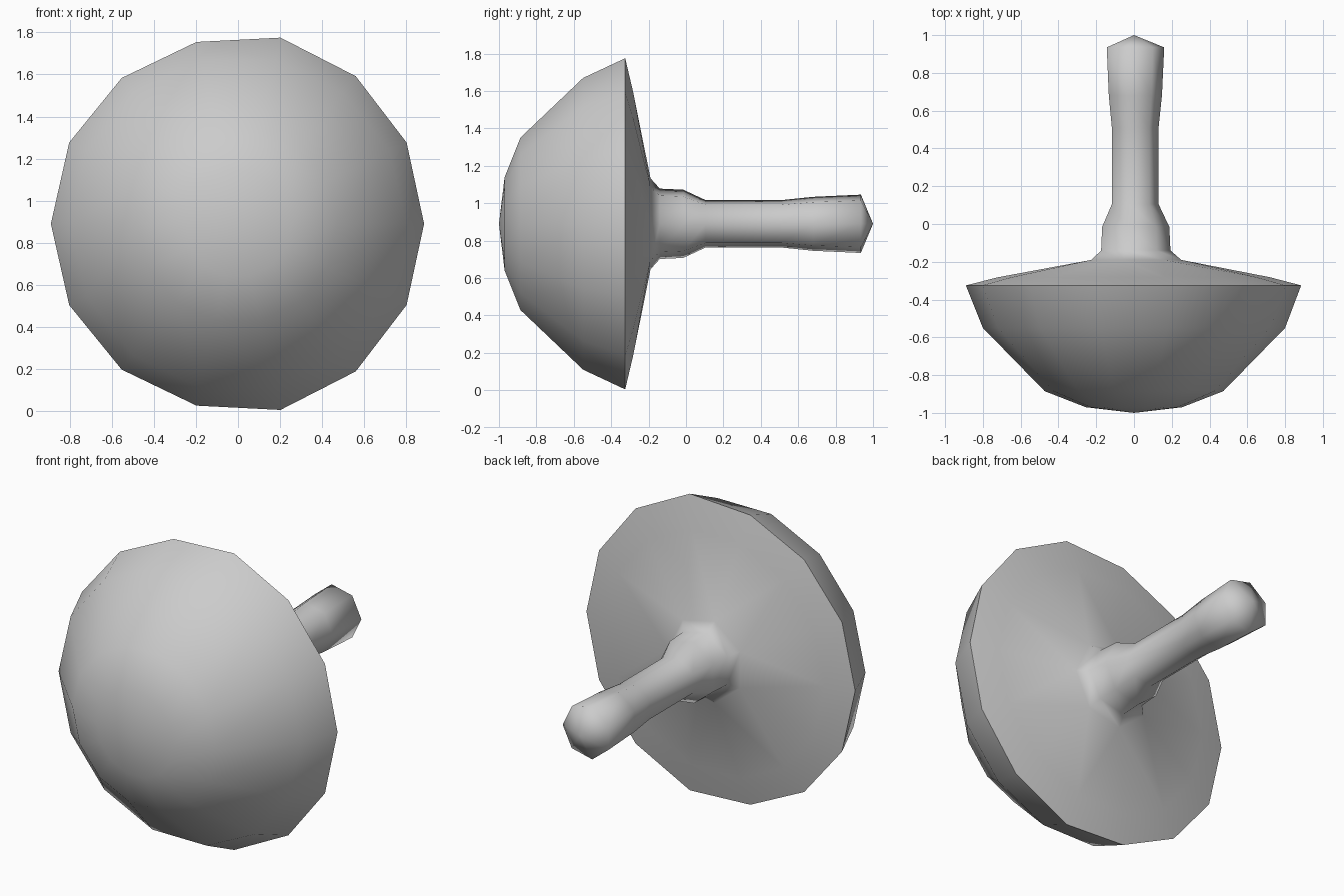
import bpy, bmesh, math

if "Cube" in bpy.data.objects:
    bpy.data.objects.remove(bpy.data.objects["Cube"])

CENTRE_Z = 0.89
TAU = 2 * math.pi

grey = bpy.data.materials.new("plain grey")
grey.diffuse_color = (0.6, 0.6, 0.6, 1)
grey.use_nodes = True
grey.node_tree.nodes["Principled BSDF"].inputs["Base Color"].default_value = grey.diffuse_color

# Rim is slightly uneven: radius from the +x corner round to the -x corner
RIM = [0.885, 0.89, 0.898, 0.908, 0.887, 0.887, 0.891, 0.89]

# (y, radius) stations: 14-sided dome and back plate, then 7-sided handle
DOME = [(-0.97, 0.255), (-0.885, 0.473), (-0.55, 0.80), (-0.325, None), (-0.282, 0.72)]
HANDLE = [(-0.19, 0.25), (-0.14, 0.193), (-0.015, 0.187), (0.105, 0.13),
          (0.51, 0.13), (0.68, 0.148), (0.935, 0.16)]

bm = bmesh.new()


def ring(y, radius, sides):
    verts = []
    for i in range(sides):
        r = radius if radius else RIM[min(i, sides - i)]
        a = TAU * i / sides
        verts.append(bm.verts.new((r * math.cos(a), y, CENTRE_Z + r * math.sin(a))))
    return verts


def bridge(a, b):
    n = len(b)
    for i in range(n):
        j = (i + 1) % n
        if len(a) == n:
            bm.faces.new((a[i], a[j], b[j], b[i]))
        else:  # two corners of ring a for each corner of ring b
            p, q, r = a[2 * i], a[2 * i + 1], a[(2 * i + 2) % len(a)]
            bm.faces.new((p, q, b[i]))
            bm.faces.new((q, b[j], b[i]))
            bm.faces.new((q, r, b[j]))


def close(verts, y):
    tip = bm.verts.new((0, y, CENTRE_Z))
    for i in range(len(verts)):
        bm.faces.new((verts[i], verts[(i + 1) % len(verts)], tip))


# Dome, back plate and handle as one turned skin
rings = [ring(y, r, 14) for y, r in DOME] + [ring(y, r, 7) for y, r in HANDLE]
for a, b in zip(rings, rings[1:]):
    bridge(a, b)
close(rings[0], -1.0)
close(rings[-1], 1.0)
bmesh.ops.recalc_face_normals(bm, faces=bm.faces[:])

mesh = bpy.data.meshes.new("dome_with_handle")
bm.to_mesh(mesh)
bm.free()
mesh.materials.append(grey)
obj = bpy.data.objects.new("dome_with_handle", mesh)
bpy.context.collection.objects.link(obj)

# Smooth everywhere except the sharp rim
bpy.context.view_layer.objects.active = obj
obj.select_set(True)
bpy.ops.object.shade_smooth_by_angle(angle=math.radians(80))
